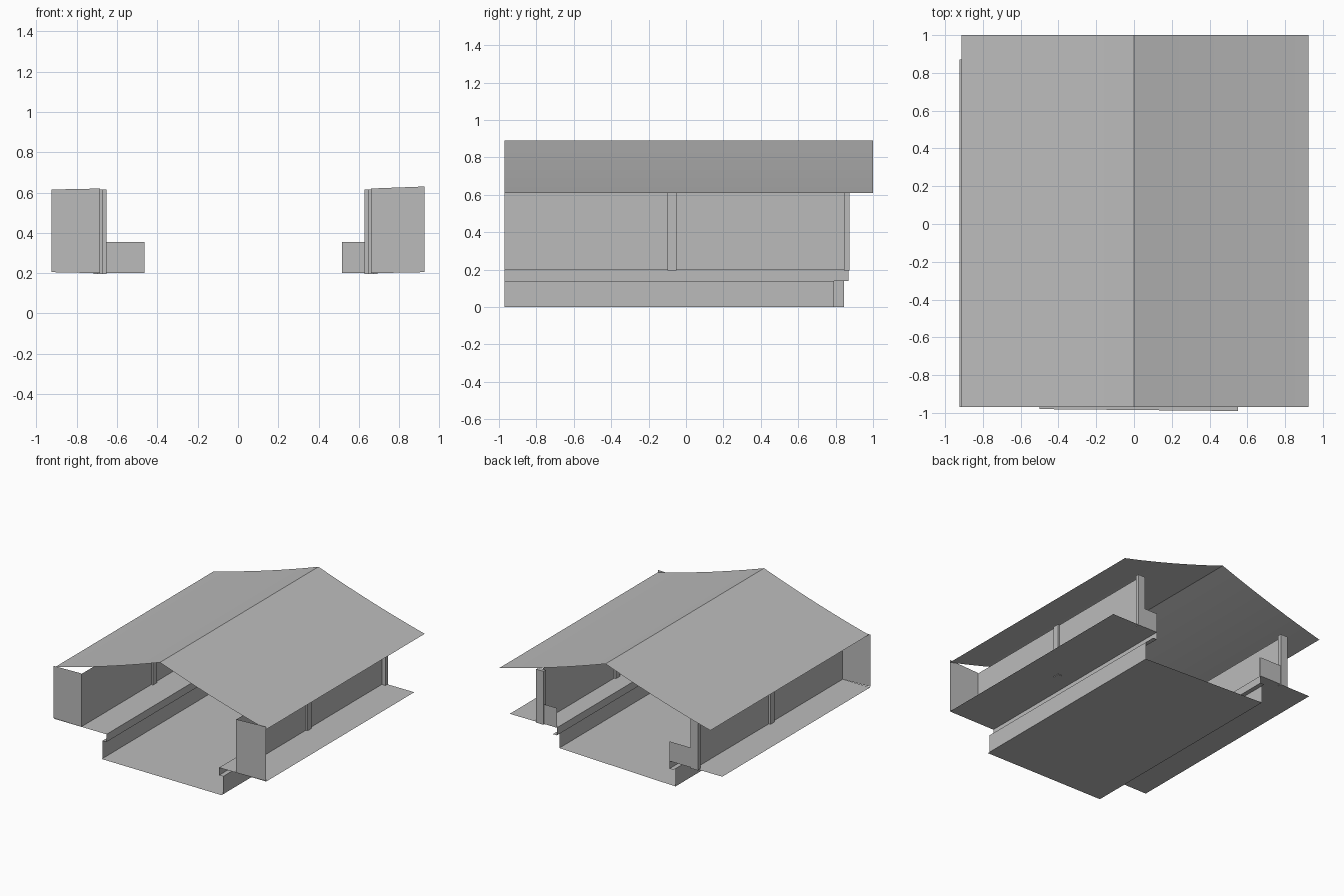
import bpy
import bmesh

cube = bpy.data.objects.get("Cube")
if cube:
    bpy.data.objects.remove(cube, do_unlink=True)

grey = bpy.data.materials.new("plain_grey")
grey.use_nodes = True
colour = (0.5, 0.5, 0.5, 1)
grey.diffuse_color = colour
grey.node_tree.nodes["Principled BSDF"].inputs["Base Color"].default_value = colour


def finish(name, bm):
    mesh = bpy.data.meshes.new(name)
    bm.to_mesh(mesh)
    bm.free()
    mesh.materials.append(grey)
    obj = bpy.data.objects.new(name, mesh)
    bpy.context.collection.objects.link(obj)
    return obj


def sheet(name, points):
    """One flat face."""
    bm = bmesh.new()
    bm.faces.new([bm.verts.new(p) for p in points])
    return finish(name, bm)


def run(name, profile, y0, y1):
    """Thin sheet following an x-z profile along y."""
    bm = bmesh.new()
    a = [bm.verts.new((x, y0, z)) for x, z in profile]
    b = [bm.verts.new((x, y1, z)) for x, z in profile]
    for i in range(len(profile) - 1):
        bm.faces.new((a[i], a[i + 1], b[i + 1], b[i]))
    return finish(name, bm)


def box(name, x, y, z):
    """Box from (low, high) ranges."""
    bm = bmesh.new()
    bmesh.ops.create_cube(bm, size=1)
    for v in bm.verts:
        v.co = [r[0] if c < 0 else r[1] for c, r in zip(v.co, (x, y, z))]
    return finish(name, bm)


FRONT, BACK = -0.97, 0.87
BENCH, LIP, TOP = 0.2, 0.14, 0.615

# Roof: two slopes with a slight sag, crisp at the ridge
for name, eave in (("roof_left", 0.925), ("roof_right", -0.912)):
    steps = 6
    slope = []
    for i in range(steps + 1):
        t = i / steps
        slope.append((eave * t, 0.89 - 0.28 * t - 0.048 * t * (1 - t)))
    roof = run(name, slope, FRONT, 1.0)
    for face in roof.data.polygons:
        face.use_smooth = True

# Floor
sheet("floor", [(-0.5, -0.98, 0), (0.55, -0.99, 0), (0.55, 0.79, 0), (-0.5, 0.845, 0)])

# Each side: direction, floor edge, bench edge, wall, outer edge, floor back, panel top
sides = (("left", 1, 0.55, 0.515, 0.66, 0.925, 0.79, 0.63),
         ("right", -1, 0.5, 0.465, 0.685, 0.925, 0.845, 0.615))
for side, d, floor, inner, wall, outer, floor_back, high in sides:
    # Channel wall, riser and bench
    run(side + "_channel_wall", [(d * floor, 0), (d * floor, LIP)], FRONT, floor_back)
    run(side + "_riser", [(d * floor, LIP), (d * inner, LIP), (d * inner, BENCH)], FRONT, BACK)
    run(side + "_bench", [(d * inner, BENCH), (d * outer, BENCH)], FRONT, BACK)

    # Long wall and front end panel
    run(side + "_wall", [(d * wall, BENCH), (d * wall, TOP)], FRONT, 0.85)
    sheet(side + "_front_panel", [(d * wall, FRONT, BENCH), (d * outer, FRONT, BENCH + 0.005),
                                  (d * outer, FRONT, high), (d * wall, FRONT, 0.62)])

    # Low end panel across the back of the bench
    run(side + "_end_panel", [(d * inner, BENCH), (d * inner, 0.355)], BACK - 0.01, BACK - 0.005)
    sheet(side + "_end_panel_face", [(d * inner, BACK, BENCH), (d * (wall + 0.03), BACK, BENCH),
                                     (d * (wall + 0.03), BACK, 0.355), (d * inner, BACK, 0.355)])

    # Posts at the middle and back of the wall
    for post, half, y in (("middle", 0.015, (-0.1, -0.05)), ("back", 0.032, (0.845, 0.875))):
        x = sorted((d * (wall - half), d * (wall + half)))
        box(f"{side}_{post}_post", x, y, (BENCH - 0.005, TOP))
